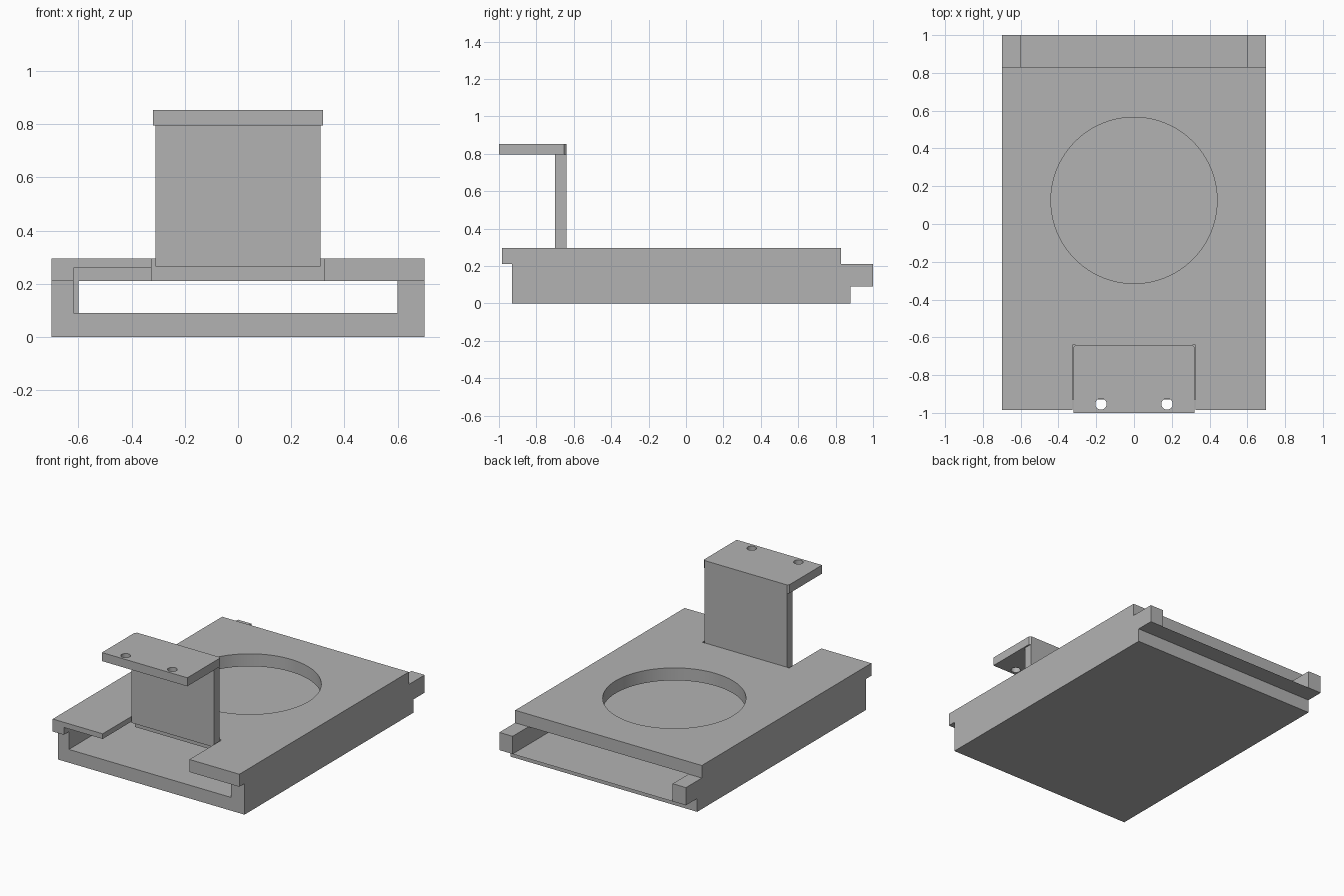
import bpy
import bmesh
import math

cube = bpy.data.objects.get("Cube")
if cube:
    bpy.data.objects.remove(cube, do_unlink=True)

# One plain grey for the whole model
GREY = (0.45, 0.45, 0.45, 1)
grey = bpy.data.materials.new("plain grey")
grey.use_nodes = True
grey.diffuse_color = GREY
grey.node_tree.nodes["Principled BSDF"].inputs["Base Color"].default_value = GREY


def finish(name, bm):
    bmesh.ops.recalc_face_normals(bm, faces=bm.faces)
    mesh = bpy.data.meshes.new(name)
    bm.to_mesh(mesh)
    bm.free()
    mesh.materials.append(grey)
    obj = bpy.data.objects.new(name, mesh)
    bpy.context.collection.objects.link(obj)
    return obj


def prism(name, outline, z0, z1):
    """Extrude a plan outline from z0 up to z1."""
    bm = bmesh.new()
    face = bm.faces.new([bm.verts.new((x, y, z0)) for x, y in outline])
    top = bmesh.ops.extrude_face_region(bm, geom=[face])["geom"]
    verts = [v for v in top if isinstance(v, bmesh.types.BMVert)]
    bmesh.ops.translate(bm, verts=verts, vec=(0, 0, z1 - z0))
    return finish(name, bm)


def box(name, x, y, z):
    return prism(name, [(x[0], y[0]), (x[1], y[0]), (x[1], y[1]), (x[0], y[1])], *z)


def cylinder(name, x, y, radius, z, sides):
    angles = [math.tau * i / sides for i in range(sides)]
    return prism(name, [(x + radius * math.cos(a), y + radius * math.sin(a))
                        for a in angles], *z)


def carve(obj, cutters):
    """Subtract the cutters, bake the result and discard them."""
    for cutter in cutters:
        cutter.hide_render = True
        mod = obj.modifiers.new(cutter.name, "BOOLEAN")
        mod.operation = "DIFFERENCE"
        mod.solver = "EXACT"
        mod.object = cutter
    graph = bpy.context.evaluated_depsgraph_get()
    baked = bpy.data.meshes.new_from_object(obj.evaluated_get(graph))
    obj.modifiers.clear()
    obj.data = baked
    for cutter in cutters:
        bpy.data.objects.remove(cutter, do_unlink=True)


# Main levels
FLOOR, LID, TOP = 0.09, 0.21, 0.295
WIDE = (-0.9, 0.9)
NOTCH_BACK = -0.64

# Sliding tray body: floor, side rails and lid in one solid
body = box("tray_body", (-0.7, 0.7), (-0.985, 1), (0, TOP))
carve(body, [
    box("channel", (-0.6, 0.6), (-1.2, 1.2), (FLOOR, LID)),
    box("front_lip", WIDE, (-1.2, -0.93), (-0.1, LID)),
    box("rear_top_step", WIDE, (0.83, 1.2), (LID, 0.5)),
    box("rear_under_step", WIDE, (0.88, 1.2), (-0.1, FLOOR)),
    box("lid_notch", (-0.325, 0.325), (-1.2, NOTCH_BACK), (0.15, 0.5)),
    box("side_pocket", (-0.617, -0.325), (-1.2, -0.5), (FLOOR, 0.26)),
    cylinder("round_opening", 0, 0.125, 0.44, (0.15, 0.5), 96),
])

# Upright bracket wall standing in the notch
box("bracket_wall", (-0.31, 0.31), (-0.70, NOTCH_BACK), (0.265, 0.795))

# Overhanging bracket plate with clipped rear corners and two screw holes
plate = prism("bracket_plate",
              [(-0.32, -1), (0.32, -1), (0.32, -0.652), (0.308, NOTCH_BACK),
               (-0.308, NOTCH_BACK), (-0.32, -0.652)], 0.795, 0.853)
carve(plate, [cylinder("screw_hole", side * 0.175, -0.953, 0.03, (0.7, 0.95), 32)
              for side in (-1, 1)])

# Smooth the round walls, keep the edges crisp
for obj in (body, plate):
    bpy.ops.object.select_all(action="DESELECT")
    obj.select_set(True)
    bpy.context.view_layer.objects.active = obj
    bpy.ops.object.shade_smooth_by_angle(angle=math.radians(30))
